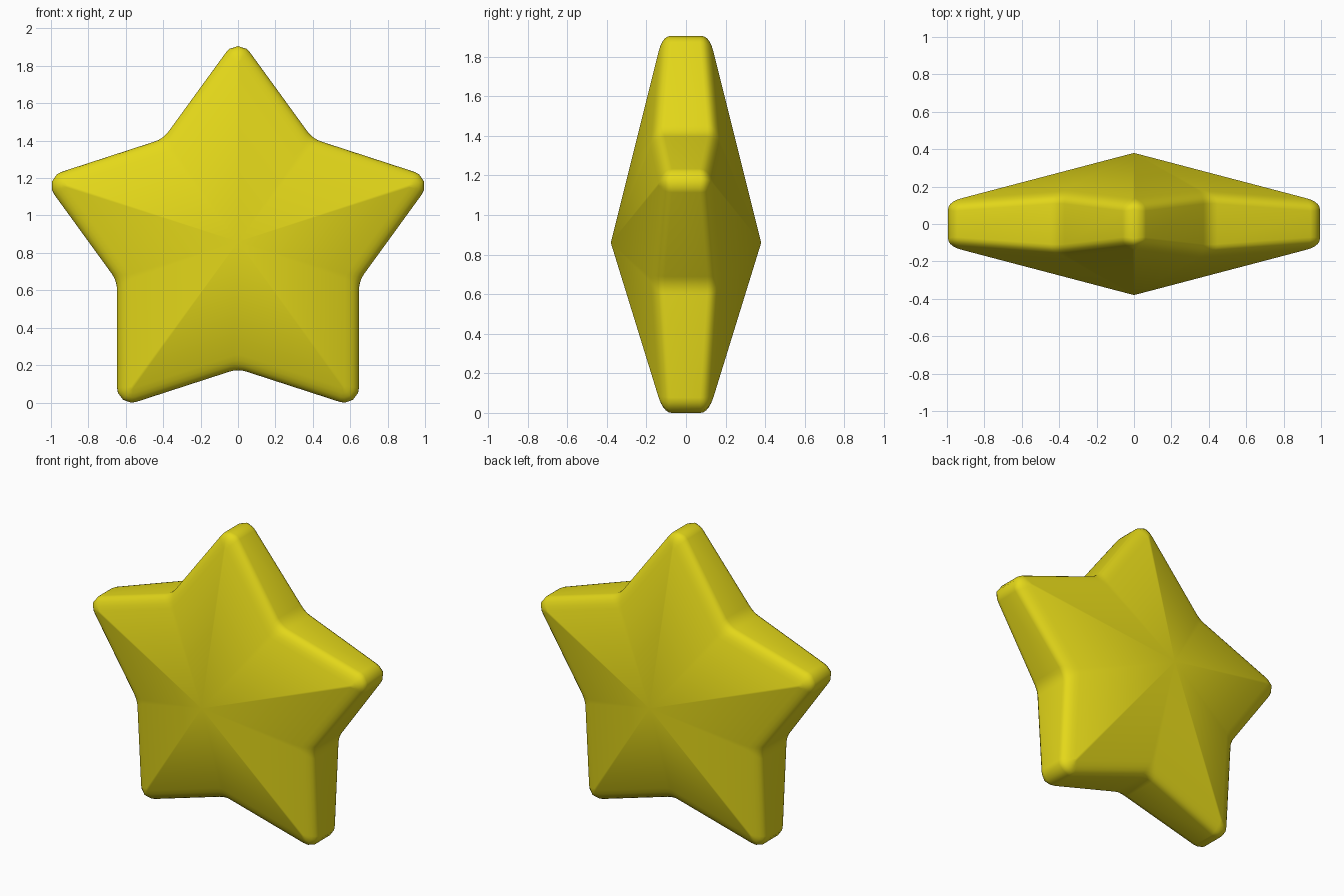
import bpy, bmesh, math
from mathutils import Vector

if "Cube" in bpy.data.objects:
    bpy.data.objects.remove(bpy.data.objects["Cube"])

CENTRE_Z = 0.86
R_TIP, R_VALLEY = 1.10, 0.68     # sharp star radii before rounding
APEX = 0.38                      # half thickness at the centre
WALL_DROP = 0.042                # rim rounding depth along y
INSET = 0.075                    # rim rounding width on the face
ARC = 4                          # segments per rounded corner
RIM = 5                          # segments across the rim rounding


def outline(scale, tip_radius, valley_radius):
    """Star outline with rounded tips and valleys, as 2D points."""
    sharp = []
    for i in range(10):
        r = (R_VALLEY if i % 2 else R_TIP) * scale
        a = math.radians(36 * i)
        sharp.append(Vector((r * math.sin(a), r * math.cos(a))))
    pts = []
    for i, v in enumerate(sharp):
        u = (sharp[i - 1] - v).normalized()
        w = (sharp[(i + 1) % 10] - v).normalized()
        rad = valley_radius if i % 2 else tip_radius
        half = u.angle(w) / 2
        length = rad / math.tan(half)
        c = v + (u + w).normalized() * rad / math.sin(half)
        a, b = v + u * length - c, v + w * length - c
        for k in range(ARC + 1):
            pts.append(c + a.lerp(b, k / ARC).normalized() * rad)
    return pts


def height(p):
    """Half thickness of the faceted star face at a 2D point."""
    t = math.atan2(p.x, p.y) % math.radians(72)
    t = min(t, math.radians(72) - t)
    return APEX - 0.25 * p.length * math.cos(t) - 0.224 * p.length * math.sin(t)


outer = outline(1.0, 0.078, 0.15)
apothem = 0.647
inner = outline((apothem - INSET) / apothem, 0.012, 0.08)

# Rings from the front face, round the rim, to the back face
bm = bmesh.new()
rings = []
for side in (-1, 1):
    for k in range(RIM + 1):
        t = k / RIM if side == 1 else 1 - k / RIM
        ring = []
        for o, n in zip(outer, inner):
            p = o.lerp(n, t * t)
            y = ((1 - t) ** 2 * (height(o) - WALL_DROP)
                 + 2 * t * (1 - t) * height(o) + t * t * height(n))
            ring.append(bm.verts.new((p.x, side * y, CENTRE_Z + p.y)))
        rings.append(ring)

count = len(outer)
for a, b in zip(rings, rings[1:]):
    for i in range(count):
        j = (i + 1) % count
        bm.faces.new((a[i], a[j], b[j], b[i]))

# Faceted faces rising to the centre points
for ring, y in ((rings[0], -APEX), (rings[-1], APEX)):
    apex = bm.verts.new((0, y, CENTRE_Z))
    for i in range(count):
        bm.faces.new((ring[i], ring[(i + 1) % count], apex))

bmesh.ops.recalc_face_normals(bm, faces=bm.faces)
for f in bm.faces:
    f.smooth = True
mesh = bpy.data.meshes.new("star")
bm.to_mesh(mesh)
bm.free()

star = bpy.data.objects.new("star", mesh)
bpy.context.collection.objects.link(star)

yellow = bpy.data.materials.new("yellow")
yellow.diffuse_color = (0.78, 0.69, 0.01, 1)
yellow.use_nodes = True
yellow.node_tree.nodes["Principled BSDF"].inputs["Base Color"].default_value = yellow.diffuse_color
mesh.materials.append(yellow)
